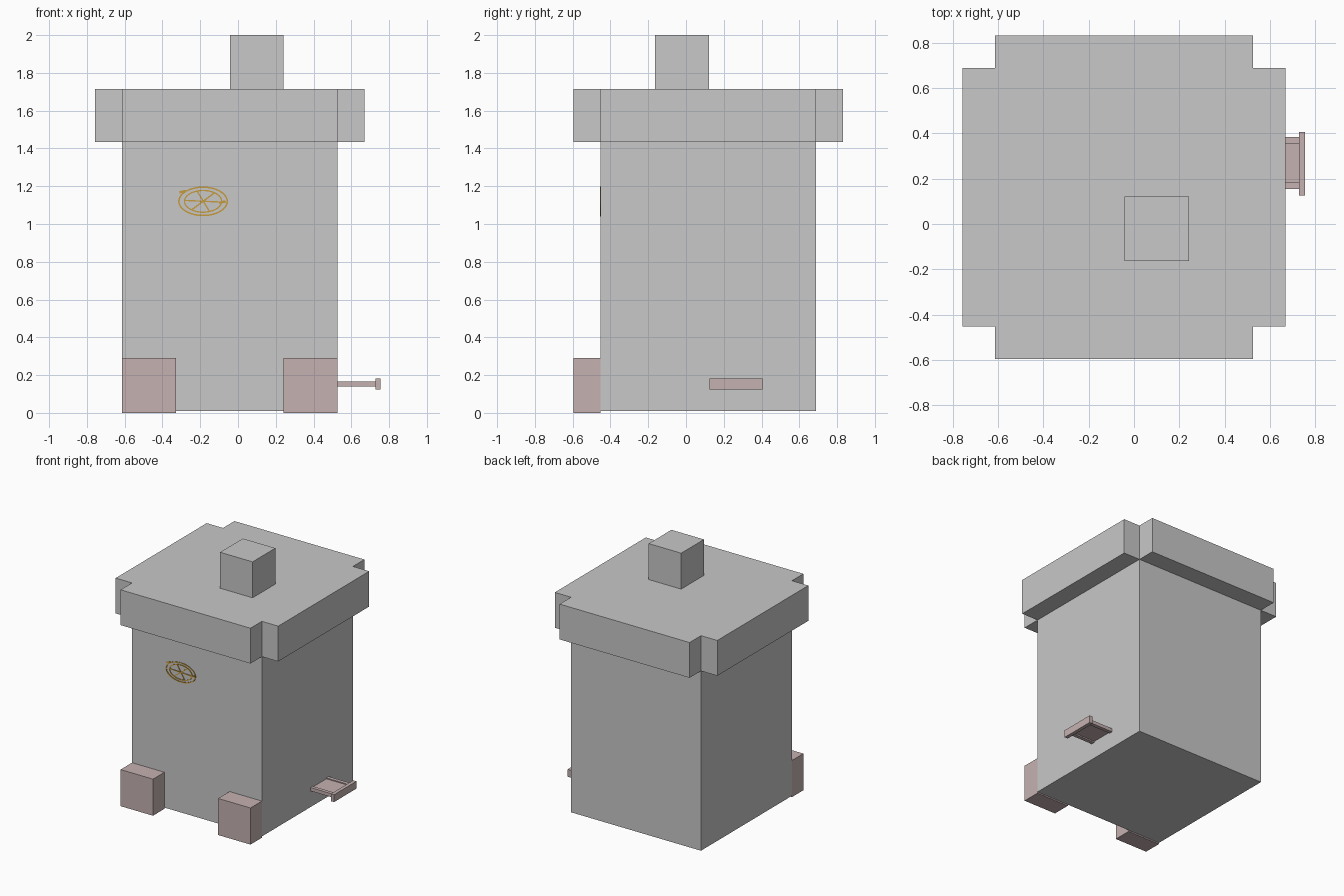
import bpy, bmesh, math
from mathutils import Vector

cube = bpy.data.objects.get("Cube")
if cube:
    bpy.data.objects.remove(cube, do_unlink=True)


def make_material(name, rgb):
    mat = bpy.data.materials.new(name)
    mat.use_nodes = True
    colour = (*rgb, 1)
    mat.diffuse_color = colour
    mat.node_tree.nodes["Principled BSDF"].inputs["Base Color"].default_value = colour
    return mat


GREY = make_material("light grey", (0.58, 0.58, 0.58))
PINK = make_material("dusty pink", (0.56, 0.44, 0.44))
GOLD = make_material("gold", (0.56, 0.33, 0.05))


def finish(name, bm, mat):
    bmesh.ops.recalc_face_normals(bm, faces=bm.faces)
    mesh = bpy.data.meshes.new(name)
    bm.to_mesh(mesh)
    bm.free()
    mesh.materials.append(mat)
    obj = bpy.data.objects.new(name, mesh)
    bpy.context.collection.objects.link(obj)
    return obj


def prism(name, outline, z0, z1, mat):
    bm = bmesh.new()
    base = bm.faces.new([bm.verts.new((x, y, z0)) for x, y in outline])
    top = bmesh.ops.extrude_face_region(bm, geom=[base])["geom"]
    moved = [v for v in top if isinstance(v, bmesh.types.BMVert)]
    bmesh.ops.translate(bm, verts=moved, vec=(0, 0, z1 - z0))
    # extrusion consumes the base face, so close the underside again if needed
    bmesh.ops.holes_fill(bm, edges=bm.edges, sides=0)
    return finish(name, bm, mat)


def box(name, x, y, z, mat):
    corners = [(x[0], y[0]), (x[1], y[0]), (x[1], y[1]), (x[0], y[1])]
    return prism(name, corners, z[0], z[1], mat)


# Main bin and lid, the lid being a square with notched corners
L, R, F, B = -0.613, 0.526, -0.452, 0.688
OUT = 0.143
box("body", (L, R), (F, B), (0.01, 1.435), GREY)
l, r, f, b = L - OUT, R + OUT, F - OUT, B + OUT
prism("lid", [(L, f), (R, f), (R, F), (r, F), (r, B), (R, B),
              (R, b), (L, b), (L, B), (l, B), (l, F), (L, F)], 1.435, 1.715, GREY)
box("lid_knob", (-0.043, 0.242), (-0.163, 0.122), (1.715, 2.0), GREY)

# Front feet
for side, x in (("right", L), ("left", R - 0.284)):
    box(side + "_front_foot", (x, x + 0.284), (f, F), (0, 0.29), PINK)

# Side pedal: thin tread, two rails and an end bar
box("pedal_tread", (R, 0.727), (0.184, 0.355), (0.148, 0.158), PINK)
for side, y in (("front", 0.155), ("back", 0.355)):
    box("pedal_" + side + "_rail", (R, 0.727), (y, y + 0.028), (0.139, 0.166), PINK)
box("pedal_end_bar", (0.727, 0.755), (0.125, 0.405), (0.123, 0.181), PINK)

# Oval ornament on the front
CENTRE = Vector((-0.185, F, 1.12))


def oval(name, rx, rz, width, segments=48):
    bm = bmesh.new()
    rows = []
    for i in range(segments):
        a = math.tau * i / segments
        c, s = math.cos(a), math.sin(a)
        rows.append([bm.verts.new(CENTRE + Vector(((rx - w) * c, y, (rz - w) * s)))
                     for w, y in ((0, 0), (0, -0.004), (width, -0.004), (width, 0))])
    for i in range(segments):
        p, q = rows[i], rows[(i + 1) % segments]
        for k in range(4):
            j = (k + 1) % 4
            bm.faces.new((p[k], p[j], q[j], q[k]))
    return finish(name, bm, GOLD)


def spoke(name, start, end, width=0.007):
    a, c = Vector((start[0], 0, start[1])), Vector((end[0], 0, end[1]))
    side = (c - a).normalized().cross(Vector((0, 1, 0))) * width / 2
    bm = bmesh.new()
    ring = [[bm.verts.new(CENTRE + p + Vector((0, y, 0)))
             for p in (a + side, a - side, c - side, c + side)] for y in (0, -0.004)]
    for face in ring:
        bm.faces.new(face)
    for i in range(4):
        j = (i + 1) % 4
        bm.faces.new((ring[0][i], ring[0][j], ring[1][j], ring[1][i]))
    return finish(name, bm, GOLD)


oval("ornament_outer_ring", 0.132, 0.079, 0.008)
oval("ornament_inner_ring", 0.102, 0.061, 0.007)
spoke("ornament_spoke_level", (-0.1, 0.005), (0.12, -0.005))
spoke("ornament_spoke_steep", (-0.03, 0.052), (0.035, -0.055))
spoke("ornament_spoke_slant", (-0.06, -0.045), (0.06, 0.045))
spoke("ornament_left_tip", (-0.125, 0.048), (-0.09, 0.055), 0.012)
spoke("ornament_right_tip", (0.085, -0.008), (0.12, 0.0), 0.012)
